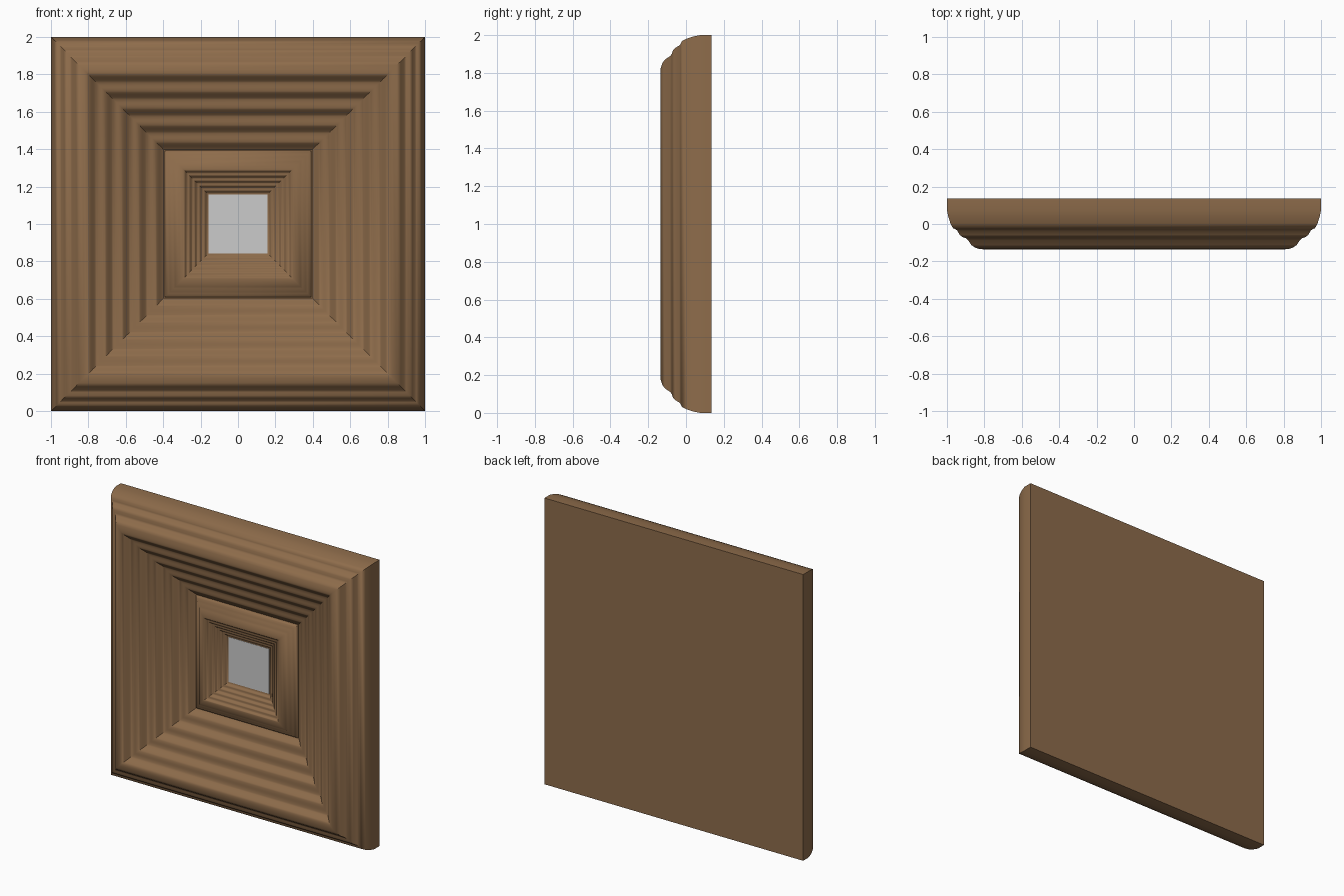
import bpy, bmesh, math

if "Cube" in bpy.data.objects:
    bpy.data.objects.remove(bpy.data.objects["Cube"])

wood = bpy.data.materials.new("brown_wood")
wood.diffuse_color = (0.27, 0.15, 0.07, 1)
wood.use_nodes = True
wood.node_tree.nodes["Principled BSDF"].inputs["Base Color"].default_value = wood.diffuse_color


def stepped(r0, r1, y0, y1, first, pitch, n):
    """Smooth staircase, steepest at radius 'first' and every 'pitch' inwards."""
    def f(r):
        u = (first - r) / pitch
        return u + 0.85 * math.sin(2 * math.pi * u) / (2 * math.pi)
    a, b = f(r0), f(r1)
    radii = [r0 + (r1 - r0) * i / n for i in range(n + 1)]
    return [(r, y0 + (y1 - y0) * (f(r) - a) / (b - a)) for r in radii]


def square_sweep(name, profile, mat=None, cap_start=False, cap_end=False):
    """Sweep (half size, y) points around a square with mitred corners."""
    bm = bmesh.new()
    rings = [[bm.verts.new((sx * r, y, 1 + sz * r))
              for sx, sz in ((-1, -1), (1, -1), (1, 1), (-1, 1))]
             for r, y in profile]
    for a, b in zip(rings, rings[1:]):
        for i in range(4):
            j = (i + 1) % 4
            bm.faces.new((a[i], a[j], b[j], b[i]))
    if cap_start:
        bm.faces.new(rings[0][::-1])
    if cap_end:
        bm.faces.new(rings[-1])
    me = bpy.data.meshes.new(name)
    bm.to_mesh(me)
    bm.free()
    ob = bpy.data.objects.new(name, me)
    bpy.context.collection.objects.link(ob)
    if mat:
        me.materials.append(mat)
    bpy.ops.object.select_all(action='DESELECT')
    ob.select_set(True)
    bpy.context.view_layer.objects.active = ob
    bpy.ops.object.shade_smooth_by_angle(angle=math.radians(40))
    return ob


# Outer frame: moulded rim, flat front, stepped slope inwards, closed back
rim = [(1, 0.135), (1, 0.075), (0.993, 0.04), (0.982, 0.005), (0.968, -0.022),
       (0.955, -0.028), (0.945, -0.035), (0.932, -0.058), (0.917, -0.07),
       (0.9, -0.075), (0.888, -0.085), (0.87, -0.112), (0.85, -0.126),
       (0.825, -0.134)]
square_sweep("outer_frame",
             rim + stepped(0.81, 0.395, -0.135, 0.105, 0.78, 0.09, 46)
             + [(0.395, 0.125)], wood, cap_start=True)

# Inner frame: smaller raised moulding sitting in the opening
inner_rim = [(0.394, 0.125), (0.394, 0.098), (0.385, 0.085), (0.372, 0.078),
             (0.362, 0.068), (0.345, 0.06), (0.335, 0.05), (0.315, 0.039),
             (0.297, 0.035)]
square_sweep("inner_frame",
             inner_rim + stepped(0.288, 0.155, 0.035, 0.122, 0.28, 0.027, 36),
             wood)

# Grey centre panel
square_sweep("centre_panel", [(0.157, 0.128), (0.157, 0.12)], cap_end=True)
